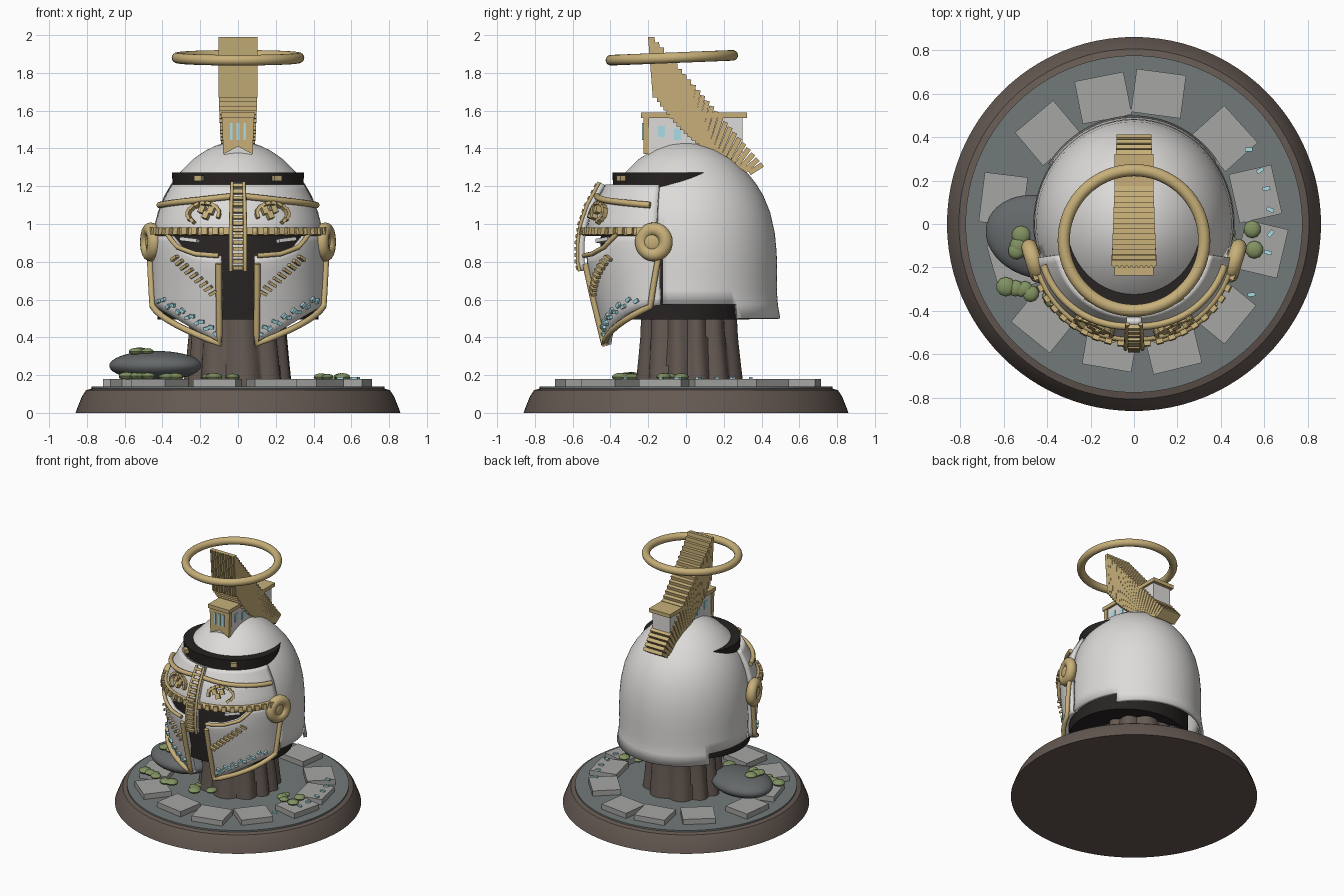
import bpy, bmesh, math, random
from math import sin, cos, pi, asin, radians
from mathutils import Vector, Matrix

if "Cube" in bpy.data.objects:
    bpy.data.objects.remove(bpy.data.objects["Cube"])
random.seed(4)

COL = dict(gold=(.57, .43, .19), white=(.72, .71, .69), brown=(.13, .1, .085), dark=(.02, .017, .016),
           slab=(.38, .38, .37), ground=(.17, .19, .19), rock=(.13, .14, .145), moss=(.22, .29, .12),
           cyan=(.4, .72, .78))
MATS = {}
for k, c in COL.items():
    MATS[k] = bpy.data.materials.new(k)
    MATS[k].diffuse_color = (*c, 1)


def finish(name, bm, mat, smooth=True):
    bmesh.ops.recalc_face_normals(bm, faces=bm.faces)
    me = bpy.data.meshes.new(name)
    bm.to_mesh(me)
    bm.free()
    if smooth:
        for p in me.polygons:
            p.use_smooth = True
        me.set_sharp_from_angle(angle=radians(35))
    ob = bpy.data.objects.new(name, me)
    bpy.context.collection.objects.link(ob)
    me.materials.append(MATS[mat])
    return ob


def lathe(name, prof, mat, n=64, cy=0, sy=1, mod=None, keep=None):
    """Revolve (r, z) points; mod changes the radius, keep filters faces by centre."""
    bm = bmesh.new()
    rings = []
    for r, z in prof:
        row = []
        for i in range(n):
            a = 2 * pi * i / n
            q = r * (mod(a, z) if mod else 1)
            row.append(bm.verts.new((q * cos(a), cy + q * sy * sin(a), z)))
        rings.append(row)
    for A, B in zip(rings, rings[1:]):
        for i in range(n):
            bm.faces.new((A[i], A[(i + 1) % n], B[(i + 1) % n], B[i]))
    bmesh.ops.remove_doubles(bm, verts=bm.verts, dist=1e-5)
    if keep:
        bad = [f for f in bm.faces if not keep(f.calc_center_median())]
        bmesh.ops.delete(bm, geom=bad, context='FACES')
    return finish(name, bm, mat)


def boxes(name, mats, mat):
    bm = bmesh.new()
    for m in mats:
        bmesh.ops.create_cube(bm, size=1, matrix=m)
    return finish(name, bm, mat, False)


def box(c, s, rot=None):
    return Matrix.Translation(c) @ (rot or Matrix()) @ Matrix.Diagonal((*s, 1))


def blobs(name, items, mat, sub=3):
    bm = bmesh.new()
    for m in items:
        bmesh.ops.create_icosphere(bm, subdivisions=sub, radius=1, matrix=m)
    return finish(name, bm, mat)


def tube(name, pts, r, mat='gold'):
    cu = bpy.data.curves.new(name, 'CURVE')
    cu.dimensions, cu.bevel_depth, cu.bevel_resolution, cu.use_fill_caps = '3D', r, 2, True
    sp = cu.splines.new('POLY')
    sp.points.add(len(pts) - 1)
    for p, v in zip(sp.points, pts):
        p.co = (*v, 1)
    cu.materials.append(MATS[mat])
    ob = bpy.data.objects.new(name, cu)
    bpy.context.collection.objects.link(ob)


def interp(tab, v):
    for (a, p), (b, q) in zip(tab, tab[1:]):
        if v <= b:
            return p + (q - p) * max(0, (v - a) / (b - a))
    return tab[-1][1]


# Curved face surface addressed by front-view x, z
W = .462
RX = [(.36, .445), (.57, .455), (.9, .46), (1.0, .445), (1.1, .415), (1.22, .35)]
DEP = [(.36, .33), (.6, .39), (.8, .435), (.9, .435), (1.0, .42), (1.1, .385), (1.22, .32)]
ang = lambda x: asin(max(-1, min(1, x / W)))


def surf(a, z, off=0):
    return Vector(((interp(RX, z) + off) * sin(a), -.1 - (interp(DEP, z) + off) * cos(a), z))


def brick(x, z, size, roll=0, off=.012):
    a = ang(x)
    t = (surf(a + .01, z) - surf(a - .01, z)).normalized()
    u = (surf(a, z + .01) - surf(a, z - .01)).normalized()
    n = t.cross(u).normalized()
    u = n.cross(t)
    R = Matrix((t, u, n)).transposed().to_4x4()
    return box(surf(a, z, off), size, R @ Matrix.Rotation(roll, 4, 'Z'))


def path(pts, off=.01, n=8):
    out = []
    for (x0, z0), (x1, z1) in zip(pts, pts[1:]):
        for i in range(n + 1):
            f = i / n
            out.append(surf(ang(x0) * (1 - f) + ang(x1) * f, z0 + (z1 - z0) * f, off))
    return out


def patch(name, x0, x1, lo, hi, mat, off=0, thick=.03, n=32, m=10):
    bm = bmesh.new()
    rows = []
    for i in range(n + 1):
        a = ang(x0) + (ang(x1) - ang(x0)) * i / n
        x = abs(W * sin(a))
        rows.append([bm.verts.new(surf(a, lo(x) + (hi(x) - lo(x)) * j / m, off)) for j in range(m + 1)])
    for A, B in zip(rows, rows[1:]):
        for j in range(m):
            bm.faces.new((A[j], B[j], B[j + 1], A[j + 1]))
    ob = finish(name, bm, mat)
    md = ob.modifiers.new('thickness', 'SOLIDIFY')
    md.thickness, md.offset = thick, -1


# Plinth, paving and rock
lathe('plinth', [(0, 0), (.86, 0), (.853, .02), (.825, .09), (.805, .12), (.77, .13), (.77, .12)], 'brown', 96)
lathe('ground', [(.775, .12), (.775, .14), (0, .142)], 'ground', 96)
slabs = []
for i in range(12):
    a = radians(16 + i * 30 + random.uniform(-4, 4))
    r = .59 + random.uniform(-.02, .03)
    slabs.append(box((r * cos(a), r * sin(a), .158), (.2, .23, .045), Matrix.Rotation(a + random.uniform(-.1, .1), 4, 'Z')))
boxes('paving_slabs', slabs, 'slab')
blobs('boulder', [box((-.435, -.06, .25), (.25, .19, .078), Matrix.Rotation(-.25, 4, 'Z'))], 'rock', 4)
moss = []
for cx, cy, cz, k in [(-.53, -.09, .325, 4), (-.54, -.28, .195, 6), (.48, -.07, .19, 5), (-.1, -.3, .19, 6), (-.32, -.3, .19, 4)]:
    for i in range(k):
        s = random.uniform(.03, .045)
        moss.append(box((cx + random.uniform(-.08, .08), cy + random.uniform(-.05, .05), cz), (s, s, s * .5)))
blobs('moss_clumps', moss, 'moss', 2)
boxes('ground_crystals', [box((.63 * cos(radians(d)), .63 * sin(radians(d)), .185), (.035, .018, .012),
      Matrix.Rotation(random.uniform(-.6, .9), 4, 'Z')) for d in (-31, -12, -4, 6, 15, 23, 33)], 'cyan')

# Fluted trunk support
lathe('trunk', [(.275, .13), (.262, .25), (.248, .4), (.24, .6)], 'brown', 120,
      cy=.02, mod=lambda a, z: .93 + .13 * abs(sin(5.5 * a + .8 * sin(2 * a) + z)))

# Dark lining and helmet shell
lathe('lining', [(0, .495), (.425, .495), (.43, .7), (.42, .95), (.36, 1.1), (0, 1.15)], 'dark', cy=-.06, sy=.93)
dome = lathe('helmet_shell', [(0, 1.435), (.05, 1.432), (.11, 1.418), (.17, 1.39), (.24, 1.342), (.31, 1.27),
             (.352, 1.215), (.39, 1.15), (.425, 1.06), (.448, .95), (.457, .85), (.46, .75), (.458, .65),
             (.463, .575), (.475, .5)], 'white', 96, sy=1.05,
             keep=lambda c: (c.z > .95 or c.y > -.13) and (c.z > .57 or c.y > .28))
md = dome.modifiers.new('thickness', 'SOLIDIFY')
md.thickness, md.offset = .025, -1
lathe('crown_gap', [(0, 1.15), (.345, 1.19), (.35, 1.272), (0, 1.272)], 'dark', 96, cy=-.075, sy=.9)
boxes('crown_studs', [box((s * .2, -.335, 1.243), (.045, .05, .03), Matrix.Rotation(s * .5, 4, 'Z')) for s in (-1, 1)], 'gold')

# Visor plates with eye and mouth openings
patch('brow_plate', -.458, .458, lambda x: .94, lambda x: 1.21, 'white')
EYE = [(.03, .8), (.1, .835), (.22, .845), (.31, .88), (.37, .95), (.47, .95)]
low = lambda x: .355 + (x - .09) * .58
for s, side in ((1, 'right'), (-1, 'left')):
    patch('cheek_plate_' + side, s * .09, s * .46, low, lambda x: interp(EYE, x), 'white')
    tube('cheek_trim_' + side, path([(s * .1, .79), (s * .1, .365), (s * .45, low(.45)), (s * .46, .84)]), .017)
    tube('eye_trim_' + side, path([(s * x, z - .003) for x, z in EYE[1:5]], .015), .013)
    boxes('eyelid_' + side, [brick(s * .27, .915, (.11, .02, .03), s * .1, -.02)], 'white')

# Gold bands following the brow
patch('brow_band', -.46, .46, lambda x: .94, lambda x: .982, 'gold', .018, .03, 48, 2)
tube('upper_band', path([(-.45, 1.1), (-.25, 1.125), (0, 1.15), (.25, 1.125), (.45, 1.1)], .012), .017)
gold, cyan = [], []
for i in range(-11, 12):
    gold.append(brick(W * sin(i * .125), .961, (.032, .036, .03), 0, .024))
for s in (-1, 1):
    for i in range(12):                                    # brow scrolls
        b = radians(-50 + i * 22)
        gold.append(brick(s * (.19 + .085 * cos(b)), 1.055 + .052 * sin(b), (.028, .018, .03), s * (b + pi / 2)))
    for x, z in ((.15, 1.07), (.175, 1.045), (.2, 1.075)):
        gold.append(brick(s * x, z, (.032, .04, .035), s * .3))
    for i in range(9):                                     # cheek studs
        gold.append(brick(s * (.13 + .025 * i), .635 + .023 * i, (.045, .016, .025), s * -.5))
    for i in range(13):                                    # cheek crystals
        x = .12 + .025 * i
        cyan.append(brick(s * x, low(x) + .045 + .022 * (i % 2), (.028, .018, .02), s * random.uniform(-.6, .9), .006))

# Nose guard ladder
patch('nose_guard', -.042, .042, lambda x: .75, lambda x: 1.22, 'white', .035, .03, 4, 16)
for s in (-1, 1):
    tube('nose_rail', path([(s * .036, .75), (s * .036, 1.22)], .04, 20), .01)
gold += [brick(0, .77 + .033 * i, (.055, .02, .03), 0, .04) for i in range(14)]
boxes('gold_bricks', gold, 'gold')
boxes('cheek_crystals', cyan, 'cyan')

# Ear roundels
for s in (-1, 1):
    rot = (0, pi / 2, -s * .3)
    bpy.ops.mesh.primitive_torus_add(location=(s * .462, -.17, .905), rotation=rot, major_radius=.066,
                                     minor_radius=.037, major_segments=40, minor_segments=16)
    ob = bpy.context.object
    ob.name = 'ear_roundel'
    bpy.ops.object.shade_smooth()
    ob.data.materials.append(MATS['gold'])
blobs('ear_bosses', [box((s * .462, -.17, .905), (.028, .06, .06)) for s in (-1, 1)], 'gold')

# Crest house
boxes('crest_house', [box((0, .05, 1.46), (.15, .5, .2))], 'white')
boxes('crest_roof', [box((0, .043, 1.575), (.18, .56, .028))], 'gold')
bm = bmesh.new()
f = bm.faces.new([bm.verts.new((x, -.225, z)) for x, z in
                  ((-.085, 1.57), (.085, 1.57), (.078, 1.37), (0, 1.41), (-.078, 1.37))])
ex = bmesh.ops.extrude_face_region(bm, geom=[f])
bmesh.ops.translate(bm, vec=(0, .03, 0), verts=[v for v in ex['geom'] if isinstance(v, bmesh.types.BMVert)])
finish('crest_front', bm, 'gold', False)
wins = [box((x, -.226, 1.49), (.014, .012, .09)) for x in (-.035, 0, .035)]
wins += [box((s * .075, y, z), (.01, .035, .06)) for s in (-1, 1) for y, z in ((-.13, 1.49), (-.045, 1.475))]
boxes('crest_windows', wins, 'cyan')

# Crest fan of stacked plates, ribbed on the front
plates, N = [], 25
for i in range(N):
    t = i / (N - 1)
    L = Vector((0, -.155, 1.67)) * (1 - t) ** 2 + Vector((0, .03, 1.38)) * 2 * t * (1 - t) + Vector((0, .335, 1.27)) * t * t
    U = Vector((0, -.18, 1.99)).lerp(Vector((0, .405, 1.315)), t)
    d = U - L
    R = Matrix.Rotation(math.atan2(-d.y, d.z), 4, 'X')
    w = .205 - .045 * t
    plates.append(box((L + U) / 2, (w, .027, d.length), R))
    if i == 0:
        plates += [box((L + U) / 2 + Vector((x * .0225, -.015, 0)), (.012, .012, d.length), R) for x in range(-4, 5)]
boxes('crest_fan', plates, 'gold')

# Halo
bpy.ops.mesh.primitive_torus_add(location=(0, -.075, 1.88), rotation=(.04, 0, 0), major_radius=.323,
                                 minor_radius=.028, major_segments=72, minor_segments=16)
bpy.context.object.name = 'halo'
bpy.ops.object.shade_smooth()
bpy.context.object.data.materials.append(MATS['gold'])

for m in bpy.data.materials:
    if m.users and not m.is_grease_pencil:
        m.use_nodes = True
        m.node_tree.nodes["Principled BSDF"].inputs["Base Color"].default_value = m.diffuse_color
